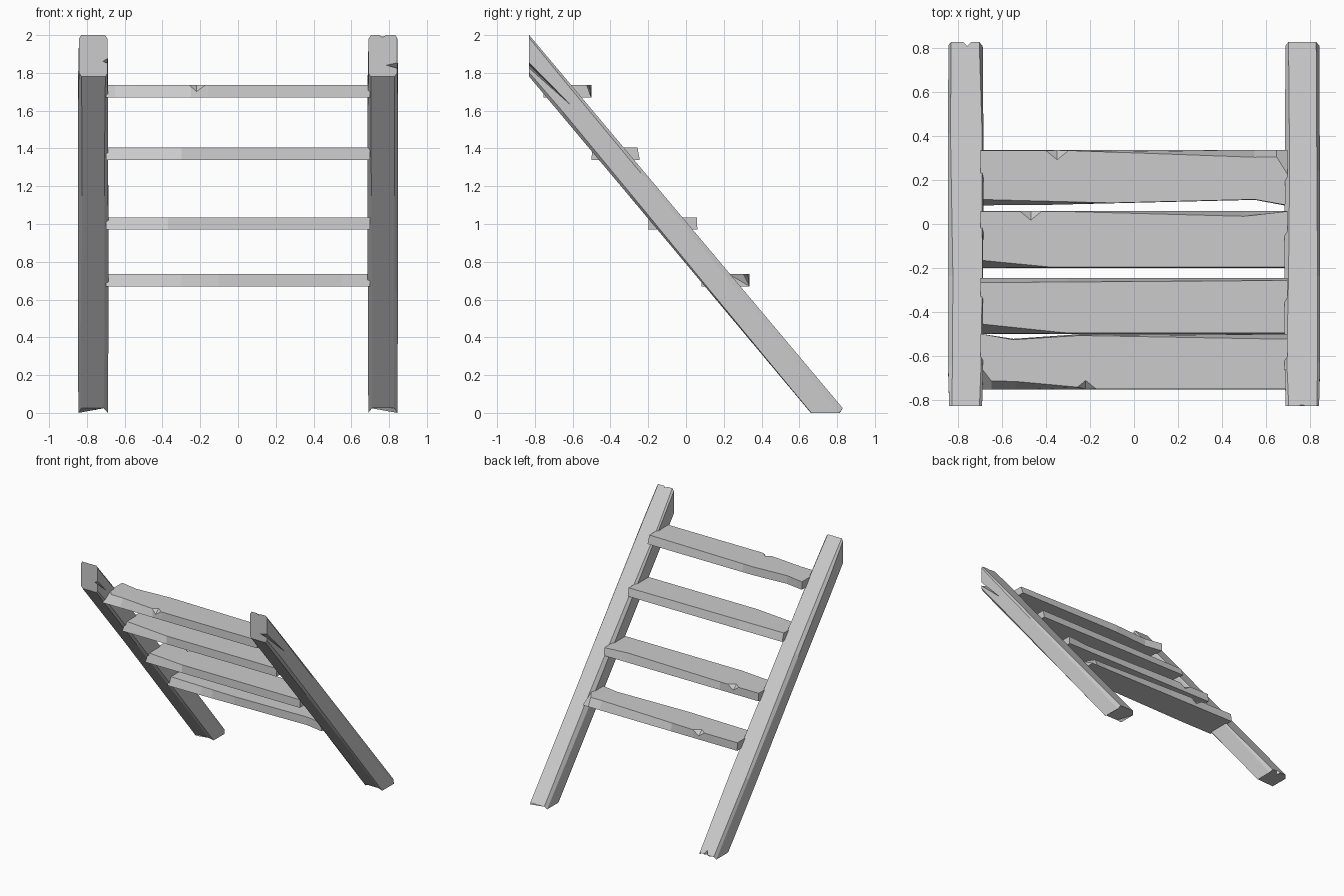
import bpy, bmesh
from mathutils import Vector

if "Cube" in bpy.data.objects:
    bpy.data.objects.remove(bpy.data.objects["Cube"])


def make_object(name, bm):
    bmesh.ops.recalc_face_normals(bm, faces=bm.faces)
    me = bpy.data.meshes.new(name)
    bm.to_mesh(me)
    bm.free()
    ob = bpy.data.objects.new(name, me)
    bpy.context.collection.objects.link(ob)
    return ob


def loft(name, sections):
    """Skin equal-sized cross-sections into one closed flat-faced solid."""
    bm = bmesh.new()
    rings = [[bm.verts.new(p) for p in s] for s in sections]
    n = len(rings[0])
    for a, b in zip(rings, rings[1:]):
        for i in range(n):
            j = (i + 1) % n
            bm.faces.new((a[i], a[j], b[j], b[i]))
    bm.faces.new(rings[0][::-1])
    bm.faces.new(rings[-1])
    return make_object(name, bm)


def chip(ob, points):
    """Cut a convex splinter out of a plank."""
    bm = bmesh.new()
    for p in points:
        bm.verts.new(p)
    bmesh.ops.convex_hull(bm, input=bm.verts)
    cutter = make_object("chip_cutter", bm)
    cutter.hide_render = True
    mod = ob.modifiers.new("chip", 'BOOLEAN')
    mod.operation, mod.solver, mod.object = 'DIFFERENCE', 'EXACT', cutter
    bpy.context.view_layer.objects.active = ob
    bpy.ops.object.modifier_apply(modifier=mod.name)
    bpy.data.objects.remove(cutter, do_unlink=True)


def lerp_table(table, x):
    for (x0, y0), (x1, y1) in zip(table, table[1:]):
        if x <= x1:
            return y0 + (y1 - y0) * (x - x0) / (x1 - x0)
    return table[-1][1]


def tread(name, z, front_top, front_low, back_top, back_low):
    """Worn plank; each edge is a worn line of (x, y) points."""
    tables = (front_low, front_top, back_top, back_low)
    xs = sorted({p[0] for t in tables for p in t})
    return loft(name, [[(x, lerp_table(t, x), z + h)
                        for t, h in zip(tables, (0, .065, .065, 0))] for x in xs])


L, R = -.70, .70


def straight(y):
    return [(L, y), (R, y)]


# Rails: leaning beams, top cut vertical and foot cut level
def rail(name, cx, side, stations):
    sections = []
    for s, half, chamfers in stations:
        ring = []
        corners = ((-1, 0), (1, 0), (1, 1), (-1, 1))
        for k, ((sx, t), c) in enumerate(zip(corners, chamfers)):
            ct = c * 6.8
            tin = t + (ct if t == 0 else -ct)
            on_side = (sx * half, tin)
            on_face = (sx * (half - c), t)
            for px, pt in ((on_side, on_face) if k % 2 == 0 else (on_face, on_side)):
                top = Vector((0, -.83, 2 - .22 * pt))
                foot = Vector((0, .83 - .19 * pt, .025 if pt in (0, 1) else 0))
                p = top.lerp(foot, s)
                p.x = cx + side * px
                ring.append(p)
        sections.append(ring)
    return loft(name, sections)


# chamfer order: outer upper, inner upper, inner lower, outer lower
left_rail = rail("left_rail", -.767, 1, [
    (0, .075, (.012, .012, .010, .014)), (.11, .080, (.020, .010, .018, .020)),
    (.36, .080, (.022, .004, .020, .022)), (.75, .081, (.012, .006, .020, .018)),
    (1, .078, (.012, .016, .022, .016))])
right_rail = rail("right_rail", .767, -1, [
    (0, .076, (.010, .014, .012, .014)), (.12, .081, (.012, .010, .018, .020)),
    (.36, .081, (.012, .018, .020, .020)), (.65, .080, (.014, .022, .022, .018)),
    (1, .077, (.014, .014, .020, .018))])

# Splits and broken ends on the rails
chip(right_rail, [(.87, -.85, 1.88), (.87, -.85, 1.835), (.78, -.85, 1.86), (.85, -.60, 1.62)])
chip(right_rail, [(.74, -.86, 2.01), (.80, -.86, 2.01), (.765, -.86, 1.975),
                  (.75, -.79, 2.01), (.78, -.79, 2.01)])
chip(left_rail, [(-.67, -.85, 1.91), (-.67, -.85, 1.86), (-.72, -.85, 1.88), (-.68, -.68, 1.72)])
chip(left_rail, [(-.80, .86, .05), (-.72, .86, .05), (-.76, .86, -.03),
                 (-.76, .80, -.03), (-.76, .81, .05)])

# Treads, from top to bottom
t1 = tread("tread_1", 1.67,
           [(L, -.65), (-.65, -.715), (-.54, -.717), (-.16, -.752), (R, -.752)],
           straight(-.755),
           [(L, -.50), (-.55, -.527), (-.25, -.508), (R, -.525)],
           [(L, -.50), (-.55, -.523), (-.25, -.502), (R, -.502)])
t2 = tread("tread_2", 1.34,
           [(L, -.455), (-.30, -.497), (R, -.497)], straight(-.50),
           [(L, -.267), (R, -.257)], straight(-.245))
t3 = tread("tread_3", .97,
           [(L, -.165), (-.37, -.197), (R, -.197)], straight(-.20),
           [(L, .058), (-.35, .058), (.50, .035), (R, .058)], straight(.06))
t4 = tread("tread_4", .67,
           [(L, .112), (-.10, .096), (.55, .112), (R, .085)],
           [(L, .085), (-.40, .087), (.55, .110), (R, .082)],
           [(L, .335), (-.30, .335), (.55, .304), (.65, .305), (R, .225)], straight(.337))

# Chips knocked out of the tread edges
for ob, x, y, z, d in ((t1, -.22, -.755, 1.735, 1), (t3, -.47, .06, 1.035, -1),
                       (t4, -.35, .335, .735, -1)):
    chip(ob, [(x - .07, y - d * .01, z + .004), (x + .07, y - d * .01, z + .004),
              (x, y - d * .01, z - .045), (x, y + d * .047, z + .004)])
